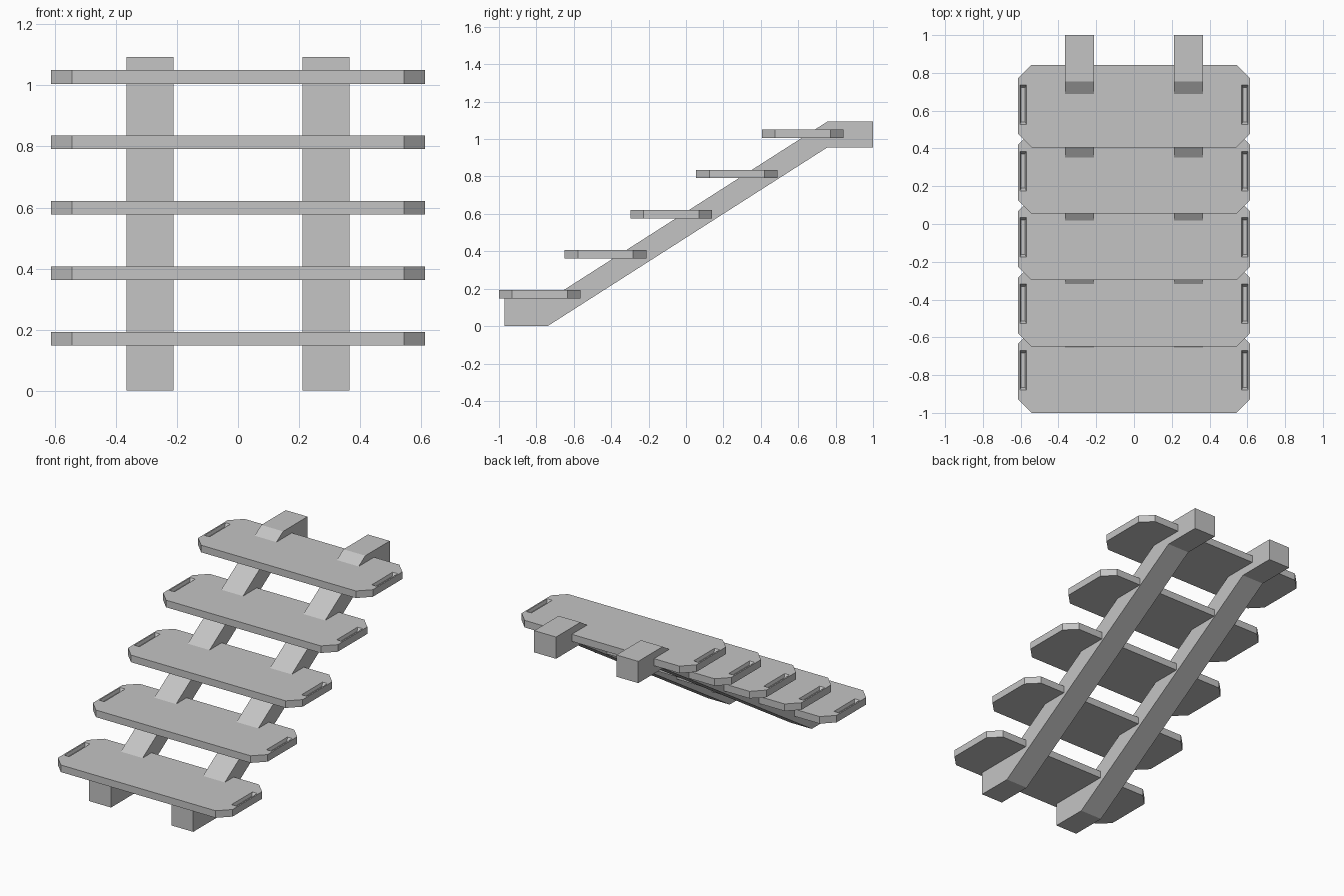
import bpy
import bmesh
from mathutils import Vector

cube = bpy.data.objects.get("Cube")
if cube:
    bpy.data.objects.remove(cube, do_unlink=True)

GREY = (0.55, 0.55, 0.55, 1.0)
grey = bpy.data.materials.new("plain grey")
grey.use_nodes = True
grey.diffuse_color = GREY
grey.node_tree.nodes["Principled BSDF"].inputs["Base Color"].default_value = GREY


def extrude_profile(name, points, offset):
    """Make a flat-shaded solid from an outline pushed along an offset."""
    bm = bmesh.new()
    face = bm.faces.new([bm.verts.new(p) for p in points])
    grown = bmesh.ops.extrude_face_region(bm, geom=[face])["geom"]
    moved = [v for v in grown if isinstance(v, bmesh.types.BMVert)]
    bmesh.ops.translate(bm, verts=moved, vec=Vector(offset))
    bmesh.ops.recalc_face_normals(bm, faces=bm.faces)
    mesh = bpy.data.meshes.new(name)
    bm.to_mesh(mesh)
    bm.free()
    mesh.materials.append(grey)
    obj = bpy.data.objects.new(name, mesh)
    bpy.context.collection.objects.link(obj)
    return obj


# Sloping side beams with level feet and tops
BEAM_WIDTH = 0.153
profile = [(-0.97, 0), (-0.74, 0), (0.755, 0.955), (1, 0.955),
           (1, 1.093), (0.755, 1.093), (-0.705, 0.16), (-0.97, 0.16)]
for side, x in (("left", 0.212), ("right", -0.212 - BEAM_WIDTH)):
    extrude_profile(side + "_beam", [(x, y, z) for y, z in profile],
                    (BEAM_WIDTH, 0, 0))

# Tread sizes
HALF_X, HALF_Y, THICK, CORNER = 0.613, 0.218, 0.045, 0.07
SLOT_X, SLOT_HALF_X, SLOT_HALF_Y, SLOT_DEPTH = 0.587, 0.018, 0.106, 0.02


def slot_cutter(sx):
    """Tapered pocket shape for one end of a tread."""
    bm = bmesh.new()
    bmesh.ops.create_cube(bm, size=2)
    for v in bm.verts:
        low = v.co.z < 0
        inset_x, inset_y = (0.007, 0.015) if low else (0, 0)
        v.co = (sx * SLOT_X + v.co.x * (SLOT_HALF_X - inset_x),
                v.co.y * (SLOT_HALF_Y - inset_y) + 0.008,
                THICK + (-SLOT_DEPTH if low else 0.002))
    mesh = bpy.data.meshes.new("slot_cutter")
    bm.to_mesh(mesh)
    bm.free()
    mesh.materials.append(grey)
    obj = bpy.data.objects.new("slot_cutter", mesh)
    bpy.context.collection.objects.link(obj)
    obj.hide_render = True
    return obj


# One tread with clipped corners and a pocket at each end
outline = []
for sx, sy in ((1, 1), (-1, 1), (-1, -1), (1, -1)):
    pair = [(sx * HALF_X, sy * (HALF_Y - CORNER), 0),
            (sx * (HALF_X - CORNER), sy * HALF_Y, 0)]
    outline += pair if sx == sy else pair[::-1]
tread = extrude_profile("tread_1", outline, (0, 0, THICK))
cutters = [slot_cutter(sx) for sx in (-1, 1)]
for cutter in cutters:
    cut = tread.modifiers.new("slot", "BOOLEAN")
    cut.operation = "DIFFERENCE"
    cut.solver = "EXACT"
    cut.object = cutter
bpy.context.view_layer.update()
graph = bpy.context.evaluated_depsgraph_get()
finished = bpy.data.meshes.new_from_object(tread.evaluated_get(graph))
tread.modifiers.clear()
tread.data = finished
for cutter in cutters:
    bpy.data.objects.remove(cutter, do_unlink=True)

# Repeat the tread up the slope
for i in range(5):
    step = tread
    if i:
        step = bpy.data.objects.new(f"tread_{i + 1}", finished)
        bpy.context.collection.objects.link(step)
    step.location = (0, -1 + HALF_Y + 0.3515 * i, 0.148 + 0.2143 * i)
